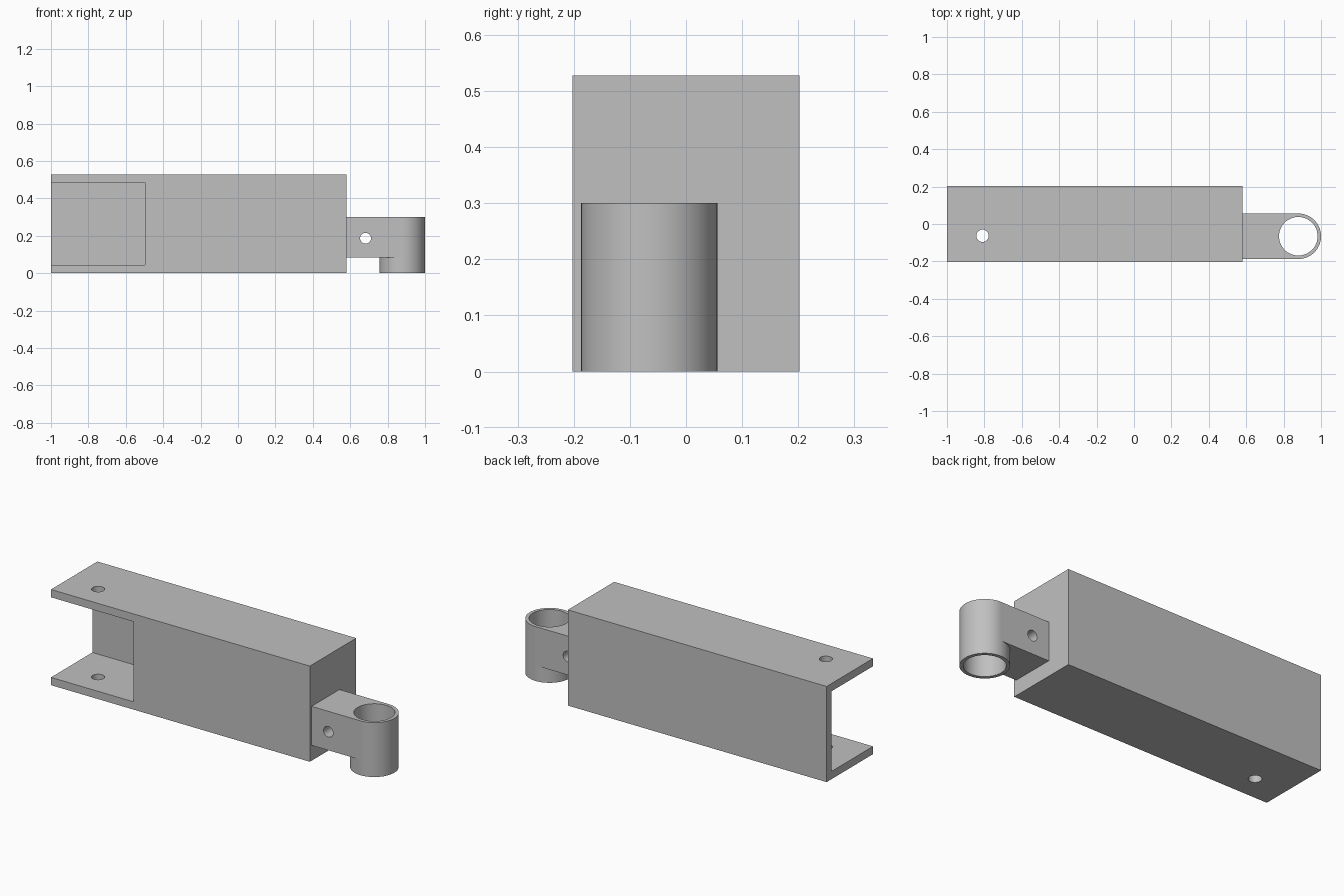
import bpy
import math

default = bpy.data.objects.get("Cube")
if default:
    bpy.data.objects.remove(default, do_unlink=True)

grey = bpy.data.materials.new("plain grey")
grey.use_nodes = True
COLOUR = (0.53, 0.53, 0.53, 1)
grey.diffuse_color = COLOUR
grey.node_tree.nodes["Principled BSDF"].inputs["Base Color"].default_value = COLOUR


def box(name, low, high):
    """Box between two opposite corners."""
    bpy.ops.mesh.primitive_cube_add(size=1, location=[(a + b) / 2 for a, b in zip(low, high)])
    obj = bpy.context.object
    obj.name = name
    obj.scale = [b - a for a, b in zip(low, high)]
    bpy.ops.object.transform_apply(location=False, rotation=False, scale=True)
    obj.data.materials.append(grey)
    return obj


def rod(name, centre, radius, depth, along_y=False, sides=64):
    """Cylinder standing upright, or lying along y."""
    turn = (math.pi / 2, 0, 0) if along_y else (0, 0, 0)
    bpy.ops.mesh.primitive_cylinder_add(vertices=sides, radius=radius, depth=depth,
                                        location=centre, rotation=turn)
    obj = bpy.context.object
    obj.name = name
    obj.data.materials.append(grey)
    return obj


def combine(target, tool, operation):
    """Apply a boolean and remove the tool object."""
    tool.hide_render = True
    mod = target.modifiers.new(operation.title(), "BOOLEAN")
    mod.operation = operation
    mod.solver = "EXACT"
    mod.object = tool
    bpy.context.view_layer.objects.active = target
    bpy.ops.object.modifier_apply(modifier=mod.name)
    bpy.data.objects.remove(tool, do_unlink=True)


def finish(obj):
    bpy.ops.object.select_all(action="DESELECT")
    obj.select_set(True)
    bpy.context.view_layer.objects.active = obj
    bpy.ops.object.shade_smooth_by_angle(angle=math.radians(30))


# Main block with a three-sided pocket at its right end and a pin hole
BODY_END = 0.58
body = box("body_block", (-1, -0.202, 0), (BODY_END, 0.202, 0.528))
combine(body, box("pocket_cutter", (-1.1, -0.3, 0.043), (-0.497, 0.158, 0.485)), "DIFFERENCE")
combine(body, rod("pin_hole_cutter", (-0.81, -0.063, 0.26), 0.033, 0.8), "DIFFERENCE")
finish(body)

# Arm merging into a vertical ring, with a cross hole through the arm
RING_X, RING_Y, RING_R, TOP = 0.8785, -0.0655, 0.1215, 0.30
arm = rod("arm_and_ring", (RING_X, RING_Y, TOP / 2), RING_R, TOP, sides=96)
combine(arm, box("arm_bar", (BODY_END, RING_Y - RING_R, 0.085),
                 (RING_X, RING_Y + RING_R, TOP)), "UNION")
combine(arm, rod("ring_bore_cutter", (RING_X, RING_Y, TOP / 2), 0.103, 0.6, sides=96), "DIFFERENCE")
combine(arm, rod("cross_hole_cutter", (0.682, RING_Y, 0.187), 0.029, 0.6, along_y=True), "DIFFERENCE")
finish(arm)
